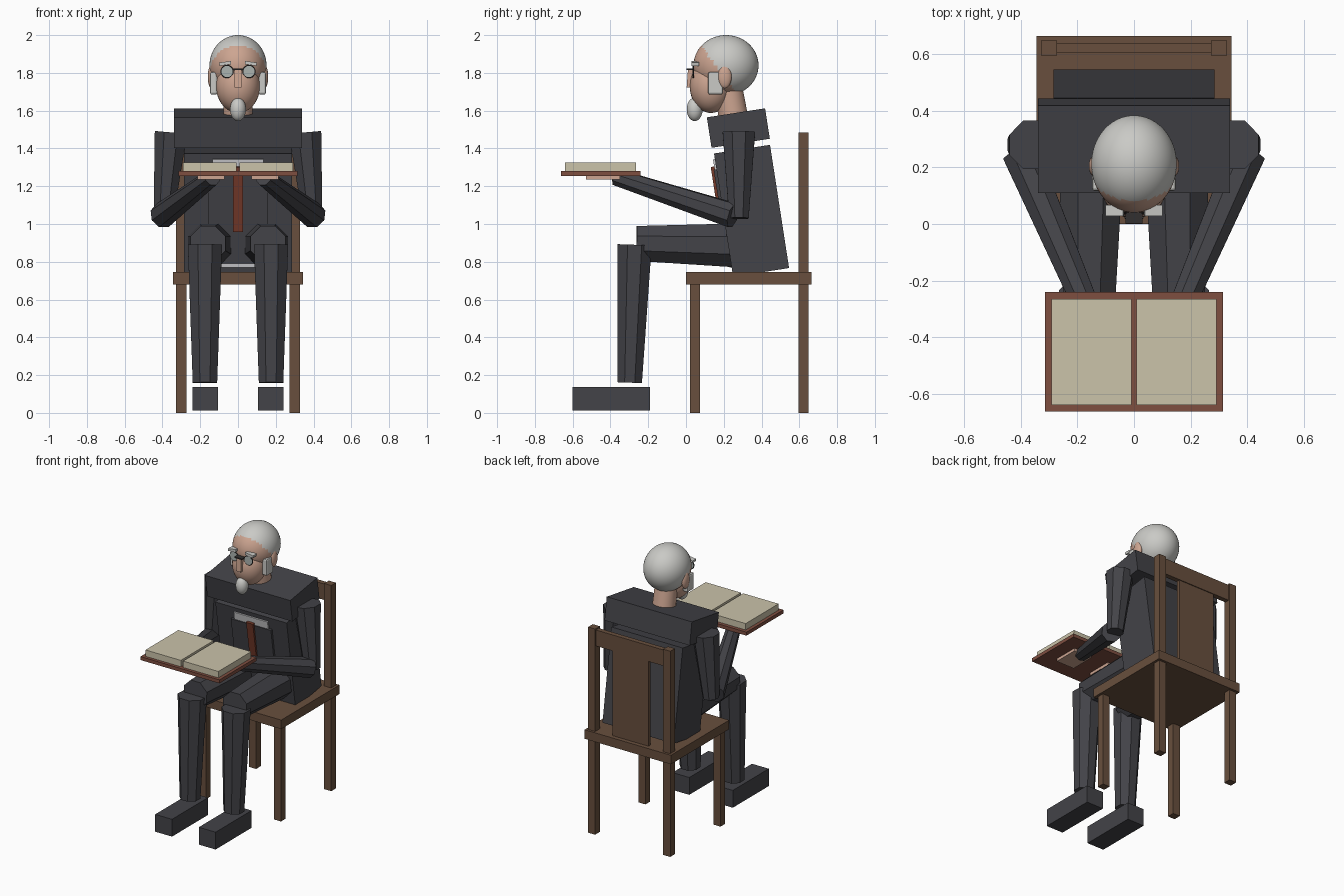
import bpy, math
from mathutils import Vector, Matrix

if "Cube" in bpy.data.objects:
    bpy.data.objects.remove(bpy.data.objects["Cube"])


def mat(name, r, g, b):
    m = bpy.data.materials.new(name)
    m.diffuse_color = [((c / 255 + 0.055) / 1.055) ** 2.4 for c in (r, g, b)] + [1]
    m.use_nodes = True
    m.node_tree.nodes["Principled BSDF"].inputs["Base Color"].default_value = m.diffuse_color
    return m


SUIT = mat("charcoal cloth", 67, 67, 72)
SHIRT = mat("white cloth", 205, 205, 208)
TIE = mat("rust cloth", 118, 58, 42)
SKIN = mat("skin", 205, 165, 145)
HAIR = mat("grey hair", 202, 202, 198)
WOOD = mat("brown wood", 104, 79, 61)
COVER = mat("book leather", 126, 78, 64)
PAGE = mat("cream paper", 203, 195, 170)
LENS = mat("lens glass", 172, 180, 176)
METAL = mat("dark metal", 50, 48, 48)


def finish(name, m, smooth=False):
    o = bpy.context.object
    o.name = name
    o.data.materials.append(m)
    if smooth:
        bpy.ops.object.shade_smooth_by_angle(angle=math.radians(40))
    return o


def box(name, m, lo, hi):
    """Axis-aligned box from its two corners."""
    bpy.ops.mesh.primitive_cube_add(size=1)
    o = finish(name, m)
    lo, hi = Vector(lo), Vector(hi)
    o.data.transform(Matrix.Translation((lo + hi) / 2) @ Matrix.Diagonal((*(hi - lo), 1)))
    return o


def tilted(name, m, centre, size, deg, axis='X'):
    bpy.ops.mesh.primitive_cube_add(size=1)
    o = finish(name, m)
    o.data.transform(Matrix.Translation(centre) @ Matrix.Rotation(math.radians(deg), 4, axis)
                     @ Matrix.Diagonal((*size, 1)))
    return o


def limb(name, m, a, b, r1, r2, sides=8, smooth=False):
    """Tapered prism between two points, flats facing the axes."""
    a, b = Vector(a), Vector(b)
    d = b - a
    bpy.ops.mesh.primitive_cone_add(vertices=sides, radius1=r1, radius2=r2, depth=d.length)
    o = finish(name, m)
    o.data.transform(Matrix.Translation((a + b) / 2) @ d.to_track_quat('Z', 'Y').to_matrix().to_4x4()
                     @ Matrix.Rotation(math.pi / sides, 4, 'Z'))
    if smooth:
        bpy.ops.object.shade_smooth_by_angle(angle=math.radians(40))
    return o


def ball(name, m, centre, radii, seg=32):
    bpy.ops.mesh.primitive_uv_sphere_add(segments=seg, ring_count=seg * 3 // 4, radius=1)
    o = finish(name, m)
    o.data.transform(Matrix.Translation(centre) @ Matrix.Diagonal((*radii, 1)))
    bpy.ops.object.shade_smooth()
    return o


# Chair
box("seat", WOOD, (-.345, 0, .68), (.345, .665, .745))
for s in (-1, 1):
    box("front_leg", WOOD, (s * .3 - .028, .022, 0), (s * .3 + .028, .075, .69))
    box("back_post", WOOD, (s * .3 - .028, .595, 0), (s * .3 + .028, .648, 1.485))
box("top_rail", WOOD, (-.28, .605, 1.36), (.28, .64, 1.475))
box("back_splat", WOOD, (-.145, .612, .74), (.145, .634, 1.37))

# Torso, leaning forward
LEAN = 8.8
R = Matrix.Rotation(math.radians(LEAN), 3, 'X')
TC = Vector((0, .347, 1.07))


def on_torso(name, m, x, front, z0, z1, t):
    """Plate on the torso front; front and z are in torso space."""
    return tilted(name, m, TC + R @ Vector((0, -front + t / 2, (z0 + z1) / 2)),
                  (2 * x, t, z1 - z0), LEAN)


tilted("torso", SUIT, TC, (.57, .30, .66), LEAN)
tilted("shoulders", SUIT, (0, .277, 1.508), (.68, .312, .163), LEAN)
on_torso("shirt_front", SHIRT, .135, .16, -.28, .30, .03)
on_torso("waistcoat", SUIT, .16, .165, -.26, .245, .03)
on_torso("tie", TIE, .027, .178, -.085, .262, .025)

# Limbs
for s in (-1, 1):
    limb("upper_arm", SUIT, (s * .355, .28, 1.485), (s * .395, .28, 1.03), .093, .056)
    limb("forearm", SUIT, (s * .4, .25, 1.045), (s * .135, -.37, 1.248), .07, .046)
    box("hand", SKIN, (s * .143 - .072, -.53, 1.235), (s * .143 + .072, -.35, 1.262))
    limb("thigh", SUIT, (s * .15, .36, .885), (s * .158, -.262, .897), .13, .1)
    limb("shin", SUIT, (s * .175, -.272, .89), (s * .175, -.298, .16), .098, .07)
    box("shoe", SUIT, (s * .174 - .067, -.6, .012), (s * .174 + .067, -.19, .137))

# Open book
box("book_cover", COVER, (-.315, -.662, 1.255), (.315, -.24, 1.28))
for s in (-1, 1):
    box("page_block", PAGE, (s * .15 - .141, -.64, 1.275), (s * .15 + .141, -.265, 1.326))

# Head: hair is coloured above a sloping hairline
limb("neck", SKIN, (0, .25, 1.57), (0, .22, 1.74), .078, .075, 24, True)
skull = ball("skull", SKIN, (0, .212, 1.84), (.151, .172, .16), 48)
skull.data.materials.append(HAIR)
for p in skull.data.polygons:
    c = p.center
    if c.z > 1.69 and c.z - 1.935 > -1.3 * (c.y - .085):
        p.material_index = 1
ball("face", SKIN, (0, .132, 1.73), (.116, .112, .142))
ball("beard", HAIR, (0, .046, 1.607), (.042, .042, .062), 24)
nose = tilted("nose", SKIN, (0, .032, 1.77), (.038, .05, .098), -4)

for s in (-1, 1):
    ball("ear", SKIN, (s * .14, .205, 1.78), (.02, .037, .062), 20)
    side = box("sideburn", HAIR, (s * .128 - .02, .117, 1.685), (s * .128 + .02, .195, 1.805))
    bev = side.modifiers.new("soft", 'BEVEL')
    bev.width, bev.segments = .01, 2
    tilted("eyebrow", HAIR, (s * .068, .048, 1.85), (.062, .04, .017), s * 8, 'Y')
    # Spectacles
    limb("lens", LENS, (s * .058, .034, 1.807), (s * .058, .042, 1.807), .03, .03, 24)
    bpy.ops.mesh.primitive_torus_add(location=(s * .058, .038, 1.807), rotation=(math.pi / 2, 0, 0),
                                     major_radius=.031, minor_radius=.004,
                                     major_segments=28, minor_segments=8)
    finish("lens_rim", METAL, True)
box("spectacle_bridge", METAL, (-.03, .002, 1.815), (.03, .04, 1.823))
